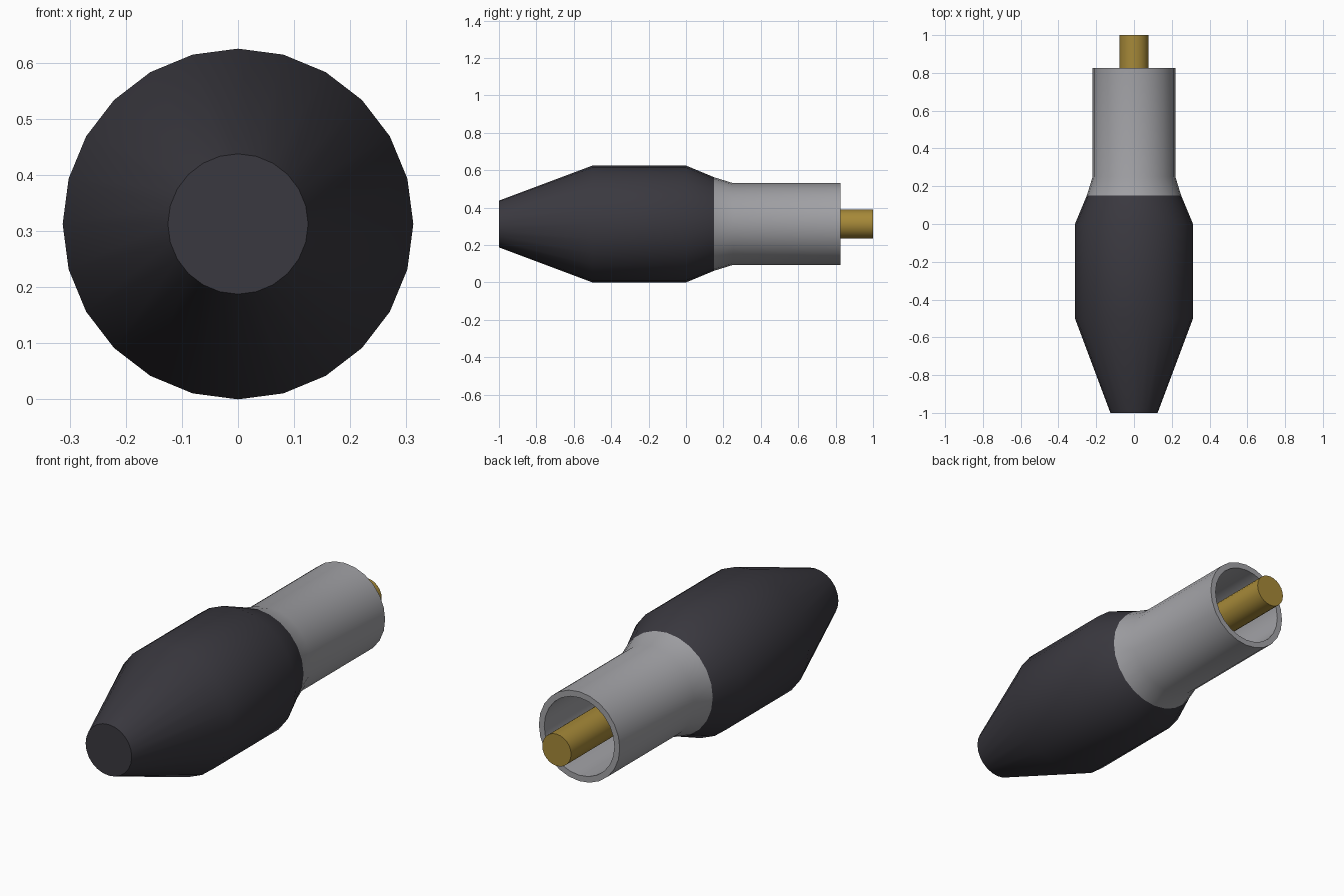
import bpy, bmesh, math

if "Cube" in bpy.data.objects:
    bpy.data.objects.remove(bpy.data.objects["Cube"])

CENTRE_Z = 0.3125


def material(name, rgb):
    m = bpy.data.materials.new(name)
    m.diffuse_color = (*rgb, 1.0)
    m.use_nodes = True
    m.node_tree.nodes["Principled BSDF"].inputs["Base Color"].default_value = m.diffuse_color
    return m


def lathe(name, profile, sides, mat, closed=False):
    """Revolve (y, radius) points around the long axis; cap open ends unless closed."""
    bm = bmesh.new()
    rings = []
    for y, r in profile:
        angles = [2 * math.pi * i / sides for i in range(sides)]
        rings.append([bm.verts.new((r * math.cos(a), y, CENTRE_Z + r * math.sin(a)))
                      for a in angles])
    for a, b in zip(rings, rings[1:]):
        for i in range(sides):
            j = (i + 1) % sides
            bm.faces.new((a[i], b[i], b[j], a[j]))
    bm.faces.new(rings[0])
    bm.faces.new(rings[-1])
    bmesh.ops.recalc_face_normals(bm, faces=bm.faces)
    mesh = bpy.data.meshes.new(name)
    bm.to_mesh(mesh)
    bm.free()
    mesh.materials.append(mat)
    obj = bpy.data.objects.new(name, mesh)
    bpy.context.collection.objects.link(obj)
    bpy.ops.object.select_all(action='DESELECT')
    obj.select_set(True)
    bpy.context.view_layer.objects.active = obj
    bpy.ops.object.shade_smooth_by_angle(angle=math.radians(35))
    return obj


rubber = material("dark rubber", (0.042, 0.040, 0.050))
metal = material("grey metal", (0.36, 0.36, 0.38))
brass = material("brass", (0.38, 0.25, 0.04))

# Tapered grip
lathe("grip", [(-1, 0.125), (-0.5, 0.3125), (0, 0.3125), (0.15, 0.25)], 24, rubber)

# Flared sleeve, hollow from the back end
lathe("sleeve", [(0.15, 0.25), (0.25, 0.219), (0.825, 0.219),
                 (0.825, 0.19), (0.25, 0.19)], 24, metal)

# Centre contact pin
lathe("pin", [(0.25, 0.078), (1.0, 0.078)], 24, brass)
